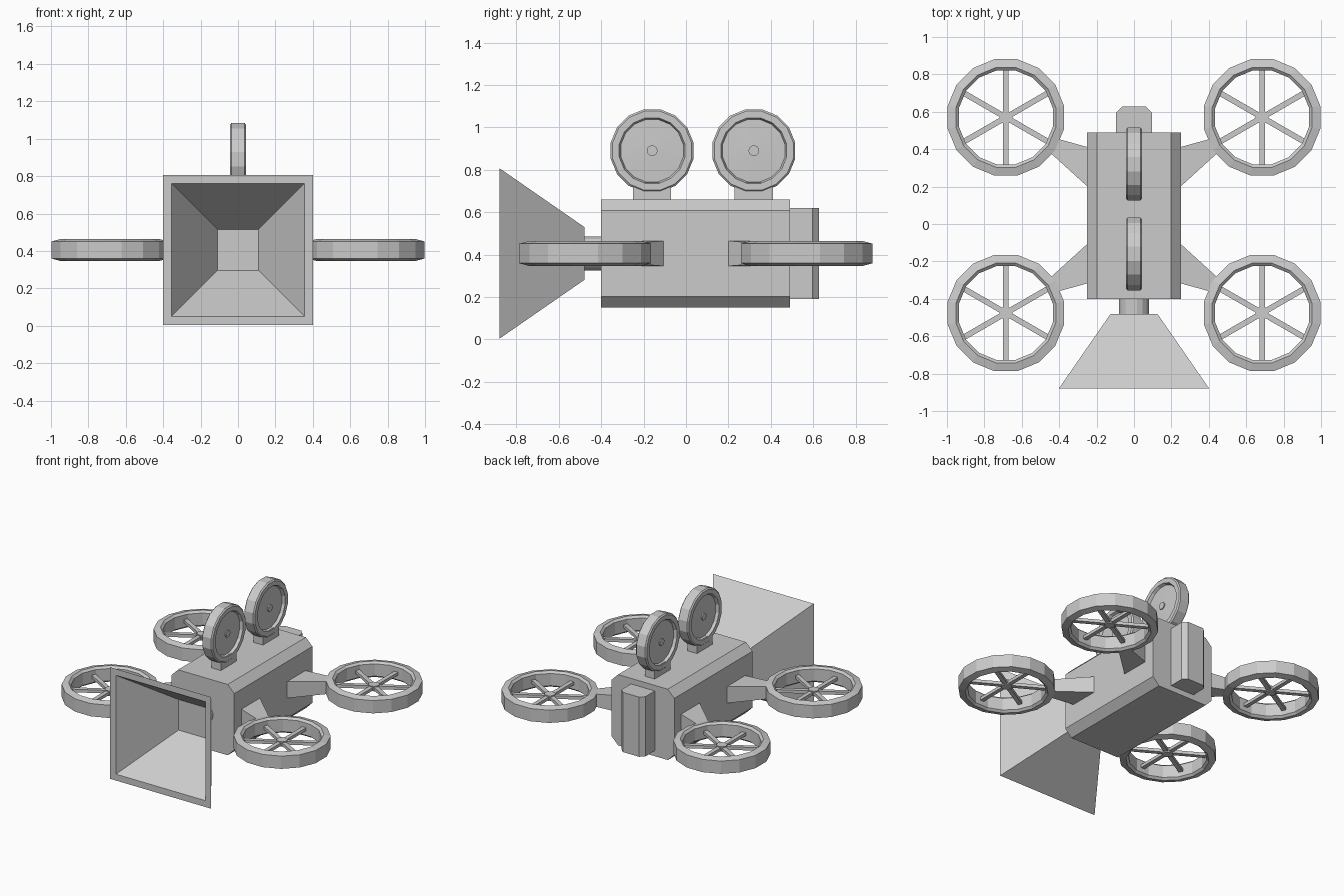
import bpy, bmesh
from math import pi, sin, cos
from mathutils import Matrix, Vector

if "Cube" in bpy.data.objects:
    bpy.data.objects.remove(bpy.data.objects["Cube"])

ZC = 0.405   # height of the lens and rotor plane
YM = 0.047   # mid plane between front and rear rotors


def finish(name, bm):
    bmesh.ops.recalc_face_normals(bm, faces=bm.faces)
    me = bpy.data.meshes.new(name)
    bm.to_mesh(me)
    bm.free()
    ob = bpy.data.objects.new(name, me)
    bpy.context.collection.objects.link(ob)
    return ob


def loft(bm, rings, closed=False):
    """Skin a list of point rings; cap the ends unless closed."""
    vs = [[bm.verts.new(p) for p in r] for r in rings]
    n = len(vs[0])
    pairs = list(zip(vs, vs[1:])) + ([(vs[-1], vs[0])] if closed else [])
    for a, b in pairs:
        for i in range(n):
            j = (i + 1) % n
            bm.faces.new((a[i], a[j], b[j], b[i]))
    if not closed:
        bm.faces.new(vs[0])
        bm.faces.new(vs[-1])


def lathe(bm, profile, m, n=16, closed=False):
    """Revolve (radius, height) points about the local z axis of m."""
    loft(bm, [[m @ Vector((r * cos(2 * pi * (i + .5) / n), r * sin(2 * pi * (i + .5) / n), h))
               for i in range(n)] for r, h in profile], closed)


def box(bm, size, m):
    bmesh.ops.create_cube(bm, size=1, matrix=m @ Matrix.Diagonal((*size, 1)))


def chamfered(w, h, c):
    """Octagonal outline of a chamfered rectangle."""
    return [(w, h - c), (w - c, h), (c - w, h), (-w, h - c),
            (-w, c - h), (c - w, -h), (w - c, -h), (w, c - h)]


# Camera body
bm = bmesh.new()
loft(bm, [[(x, y, ZC + z) for x, z in chamfered(0.25, 0.255, 0.052)] for y in (-0.40, 0.49)])
finish("camera_body", bm)

# Rear battery pack with chamfered back edges
bm = bmesh.new()
pack = [(-0.095, 0.48), (0.095, 0.48), (0.095, 0.597), (0.065, 0.627), (-0.065, 0.627), (-0.095, 0.597)]
loft(bm, [[(x, y, z) for x, y in pack] for z in (0.19, 0.62)])
finish("battery_pack", bm)

# Lens neck
bm = bmesh.new()
lathe(bm, [(0.081, -0.09), (0.081, 0.01)],
      Matrix.Translation((0, -0.40, ZC)) @ Matrix.Rotation(-pi / 2, 4, 'X'))
finish("lens_neck", bm)

# Hollow lens hood: outside from the back, over the rim, down to the inner end
bm = bmesh.new()
loft(bm, [[(sx * h, y, ZC + sz * h) for sx, sz in ((1, 1), (-1, 1), (-1, -1), (1, -1))]
          for h, y in ((0.125, -0.48), (0.402, -0.88), (0.356, -0.88), (0.11, -0.52))])
finish("lens_hood", bm)

# Film reels with recessed sides, hubs and feet
for name, y in (("front", -0.16), ("rear", 0.32)):
    m = Matrix.Translation((0, y, 0.89)) @ Matrix.Rotation(pi / 2, 4, 'Y')
    bm = bmesh.new()
    half = [(0.025, 0.026), (0.15, 0.022), (0.158, 0.042), (0.19, 0.042), (0.199, 0.034)]
    lathe(bm, [(0.025, 0.034)] + half + [(r, -h) for r, h in reversed(half)] + [(0.025, -0.034)], m)
    finish(name + "_reel", bm)
    bm = bmesh.new()
    box(bm, (0.076, 0.18, 0.10), Matrix.Translation((0, y, 0.69)))
    finish(name + "_reel_foot", bm)

# Four ducted rotors with arms
for sx, side in ((-1, "left"), (1, "right")):
    for sy, end in ((-1, "front"), (1, "rear")):
        label = f"{end}_{side}"
        m = Matrix.Translation((sx * 0.685, YM + sy * 0.523, ZC))

        # Duct ring
        bm = bmesh.new()
        lathe(bm, [(0.317, -0.046), (0.317, 0.046), (0.272, 0.058),
                   (0.256, 0.044), (0.256, -0.044), (0.272, -0.058)], m, closed=True)
        finish(label + "_rotor_duct", bm)

        # Hub and six spokes
        bm = bmesh.new()
        lathe(bm, [(0.036, -0.018), (0.036, 0.018)], m, n=12)
        for k in range(6):
            r = Matrix.Rotation(pi / 6 + k * pi / 3, 4, 'Z')
            box(bm, (0.24, 0.03, 0.022), m @ r @ Matrix.Translation((0.145, 0, 0)))
        finish(label + "_rotor_spokes", bm)

        # Tapered arm, tucked into the body and the duct
        bm = bmesh.new()
        inner, outer = ((0.24, 0.145), (0.24, 0.362)), ((0.447, 0.333), (0.408, 0.408))
        loft(bm, [[(sx * x, YM + sy * y, ZC + s * h) for (x, y), s in
                   ((a, -1), (b, -1), (b, 1), (a, 1))]
                  for (a, b), h in ((inner, 0.06), (outer, 0.045))])
        finish(label + "_arm", bm)
